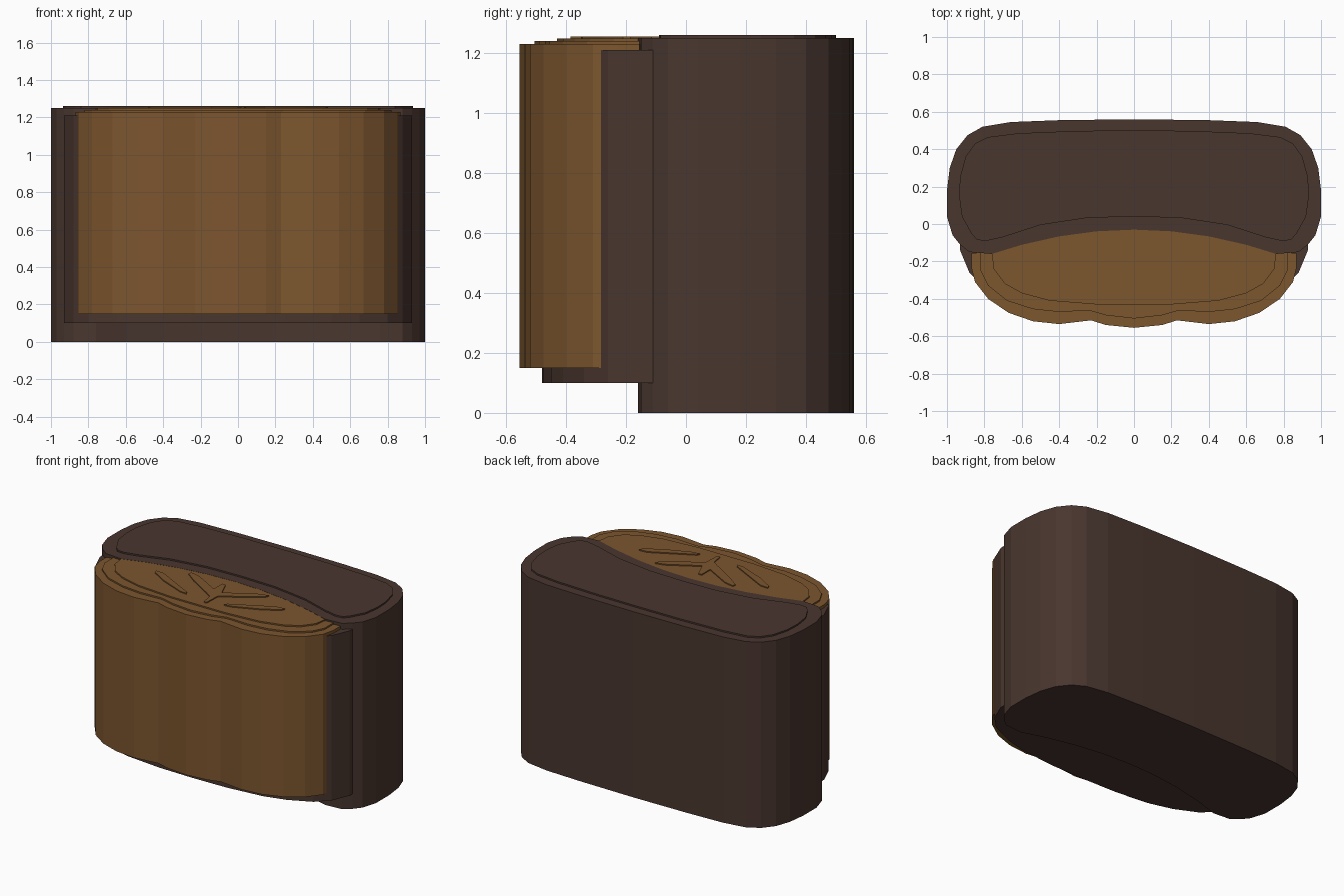
import bpy, bmesh


def material(name, rgb):
    m = bpy.data.materials.new(name)
    m.diffuse_color = (*rgb, 1)
    return m


DARK = material("dark brown", (0.067, 0.037, 0.028))
TAN = material("tan brown", (0.200, 0.092, 0.027))


def prism(name, outline, z0, z1, mat):
    """Extrude a flat outline from z0 to z1."""
    bm = bmesh.new()
    base = bm.faces.new([bm.verts.new((x, y, z0)) for x, y in outline])
    top = bmesh.ops.extrude_face_region(bm, geom=[base])["geom"]
    verts = [v for v in top if isinstance(v, bmesh.types.BMVert)]
    bmesh.ops.translate(bm, verts=verts, vec=(0, 0, z1 - z0))
    bmesh.ops.recalc_face_normals(bm, faces=bm.faces)
    bmesh.ops.triangulate(bm, faces=[f for f in bm.faces if len(f.verts) > 4])
    me = bpy.data.meshes.new(name)
    bm.to_mesh(me)
    bm.free()
    me.materials.append(mat)
    ob = bpy.data.objects.new(name, me)
    bpy.context.collection.objects.link(ob)
    return ob


def mirrored(half):
    """Right half, from back centre to front centre -> full outline."""
    return half + [(-x, y) for x, y in reversed(half) if x > 0]


def arc(dy, xs=(0, 0.2, 0.4, 0.6, 0.76)):
    """Curved joint between the dark body and the tan front."""
    return [(x, -0.03 - 0.225 * x * x + dy) for x in xs]


# Dark rear body with hollowed front, and its thin raised lid
prism("rear_body", mirrored(
    [(0, 0.56), (0.4, 0.555), (0.66, 0.545), (0.81, 0.52), (0.89, 0.475),
     (0.95, 0.40), (0.985, 0.30), (1, 0.18), (1, 0.04), (0.97, -0.06),
     (0.93, -0.11), (0.88, -0.15)] + arc(0)[::-1]), 0, 1.25, DARK)
prism("rear_lid", mirrored(
    [(0, 0.5), (0.3, 0.498), (0.62, 0.485), (0.78, 0.465), (0.85, 0.43),
     (0.90, 0.36), (0.93, 0.25), (0.935, 0.15), (0.92, 0.04), (0.87, -0.05),
     (0.84, -0.085), (0.79, -0.09), (0.70, -0.07), (0.5, -0.005),
     (0.25, 0.033), (0, 0.04)]), 1.25, 1.26, DARK)

# Dark core between body and front
prism("core", mirrored(
    arc(0.01) + [(0.93, -0.11), (0.93, -0.14), (0.88, -0.26), (0.80, -0.34),
                 (0.65, -0.41), (0.5, -0.45), (0.25, -0.475), (0, -0.48)]),
    0.10, 1.21, DARK)

# Tan front with three scallops and two stepped lids
prism("front_shell", mirrored(
    arc(0.01) + [(0.87, -0.155), (0.87, -0.23), (0.85, -0.31), (0.78, -0.40),
                 (0.67, -0.475), (0.54, -0.52), (0.40, -0.535),
                 (0.23, -0.515), (0.15, -0.54), (0, -0.555)]),
    0.15, 1.23, TAN)
prism("front_step", mirrored(
    arc(0.005) + [(0.82, -0.155), (0.82, -0.25), (0.78, -0.33), (0.68, -0.41),
                  (0.54, -0.455), (0.40, -0.47), (0.24, -0.462),
                  (0.15, -0.488), (0, -0.505)]),
    1.23, 1.24, TAN)
prism("front_lid", mirrored(
    arc(0) + [(0.75, -0.24), (0.69, -0.32), (0.60, -0.37), (0.45, -0.41),
              (0.2, -0.43), (0, -0.43)]),
    1.24, 1.249, TAN)

# Raised vein pattern on the front lid
prism("centre_veins",
      [(-0.29, -0.085), (-0.29, -0.11), (-0.21, -0.17), (-0.045, -0.27),
       (0.0, -0.30), (0.015, -0.385), (0.035, -0.385), (0.04, -0.27),
       (0.20, -0.17), (0.28, -0.115), (0.29, -0.085), (0.23, -0.10),
       (0.03, -0.215), (-0.015, -0.11), (-0.04, -0.11), (-0.04, -0.20),
       (-0.22, -0.10)], 1.249, 1.256, TAN)
for side, s in (("left", -1), ("right", 1)):
    prism(side + "_vein",
          [(s * x, y) for x, y in
           [(0.48, -0.185), (0.42, -0.19), (0.15, -0.33), (0.14, -0.35),
            (0.19, -0.345), (0.36, -0.275), (0.47, -0.21)]],
          1.249, 1.256, TAN)
